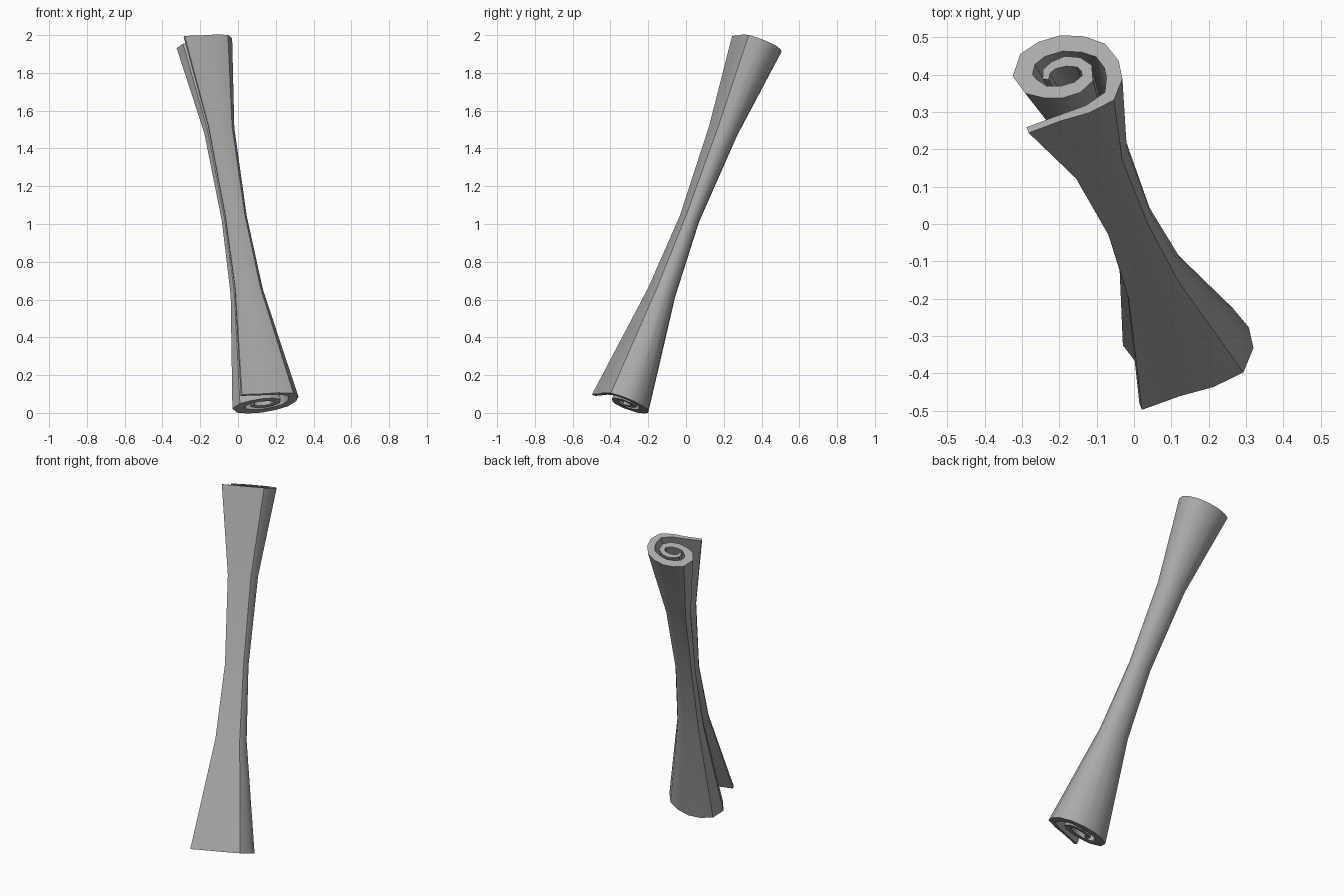
import bpy
import bmesh
from mathutils import Vector

default_cube = bpy.data.objects.get("Cube")
if default_cube:
    bpy.data.objects.remove(default_cube, do_unlink=True)

# Spiral section of the sheet, from the loose flap inward: (x, y, half thickness)
UNIT = 1 / 374
SPIRAL = [
    (-40, -45, 3), (-8, -33, 3), (20, -24, 4), (42, -11, 6), (47, 7, 8),
    (44, 21, 8), (33, 35, 8), (15, 41, 8), (-6, 42, 8), (-26, 36, 8),
    (-40, 26, 9), (-45, 10, 10), (-37, -1, 9), (-22, -7, 6), (-6, -7, 6),
    (10, -2, 6), (20, 7, 6), (19, 17, 6), (11, 23, 5), (-2, 24, 5),
    (-14, 20, 4), (-21, 14, 4), (-22, 6, 3),
]

# Leaning axis, with the pinch given as (fraction from top, x scale, y scale)
TOP = Vector((-0.178, 0.372, 1.965))
BOTTOM = Vector((0.145, -0.352, 0.063))
RINGS = [(0, 1, 1), (0.245, 0.54, 0.57), (0.49, 0.45, 0.39),
         (0.695, 0.58, 0.55), (1, 1.19, 1.14)]


def sheet_outline():
    """Offset the spiral to both sides and join them into one closed loop."""
    outer, inner = [], []
    last = len(SPIRAL) - 1
    for i, (x, y, half) in enumerate(SPIRAL):
        before = Vector(SPIRAL[max(i - 1, 0)][:2])
        after = Vector(SPIRAL[min(i + 1, last)][:2])
        along = (after - before).normalized()
        side = Vector((along.y, -along.x)) * half
        outer.append((Vector((x, y)) + side) * UNIT)
        inner.append((Vector((x, y)) - side) * UNIT)
    return outer + inner[::-1]


def build_rolled_sheet():
    bm = bmesh.new()
    outline = sheet_outline()
    count = len(outline)
    axis = TOP - BOTTOM
    loops = []

    # Every section lies square to the leaning axis
    for fraction, sx, sy in RINGS:
        centre = TOP.lerp(BOTTOM, fraction)
        loop = []
        for p in outline:
            dx, dy = p.x * sx, p.y * sy
            dz = -(dx * axis.x + dy * axis.y) / axis.z
            loop.append(bm.verts.new(centre + Vector((dx, dy, dz))))
        loops.append(loop)

    # Walls
    for a, b in zip(loops, loops[1:]):
        for i in range(count):
            j = (i + 1) % count
            bm.faces.new((a[i], a[j], b[j], b[i]))

    # Spiral end faces
    for loop in (loops[0], loops[-1]):
        for i in range(count // 2 - 1):
            bm.faces.new((loop[i], loop[i + 1],
                          loop[count - 2 - i], loop[count - 1 - i]))

    bmesh.ops.recalc_face_normals(bm, faces=bm.faces)
    mesh = bpy.data.meshes.new("rolled_sheet")
    bm.to_mesh(mesh)
    bm.free()
    obj = bpy.data.objects.new("rolled_sheet", mesh)
    bpy.context.collection.objects.link(obj)
    return obj


# Plain grey sheet
grey = bpy.data.materials.new("grey")
grey.use_nodes = True
colour = (0.4, 0.4, 0.4, 1)
grey.diffuse_color = colour
grey.node_tree.nodes["Principled BSDF"].inputs["Base Color"].default_value = colour

sheet = build_rolled_sheet()
sheet.data.materials.append(grey)
bpy.ops.object.select_all(action="DESELECT")
sheet.select_set(True)
bpy.context.view_layer.objects.active = sheet
bpy.ops.object.shade_smooth_by_angle(angle=0.6)
